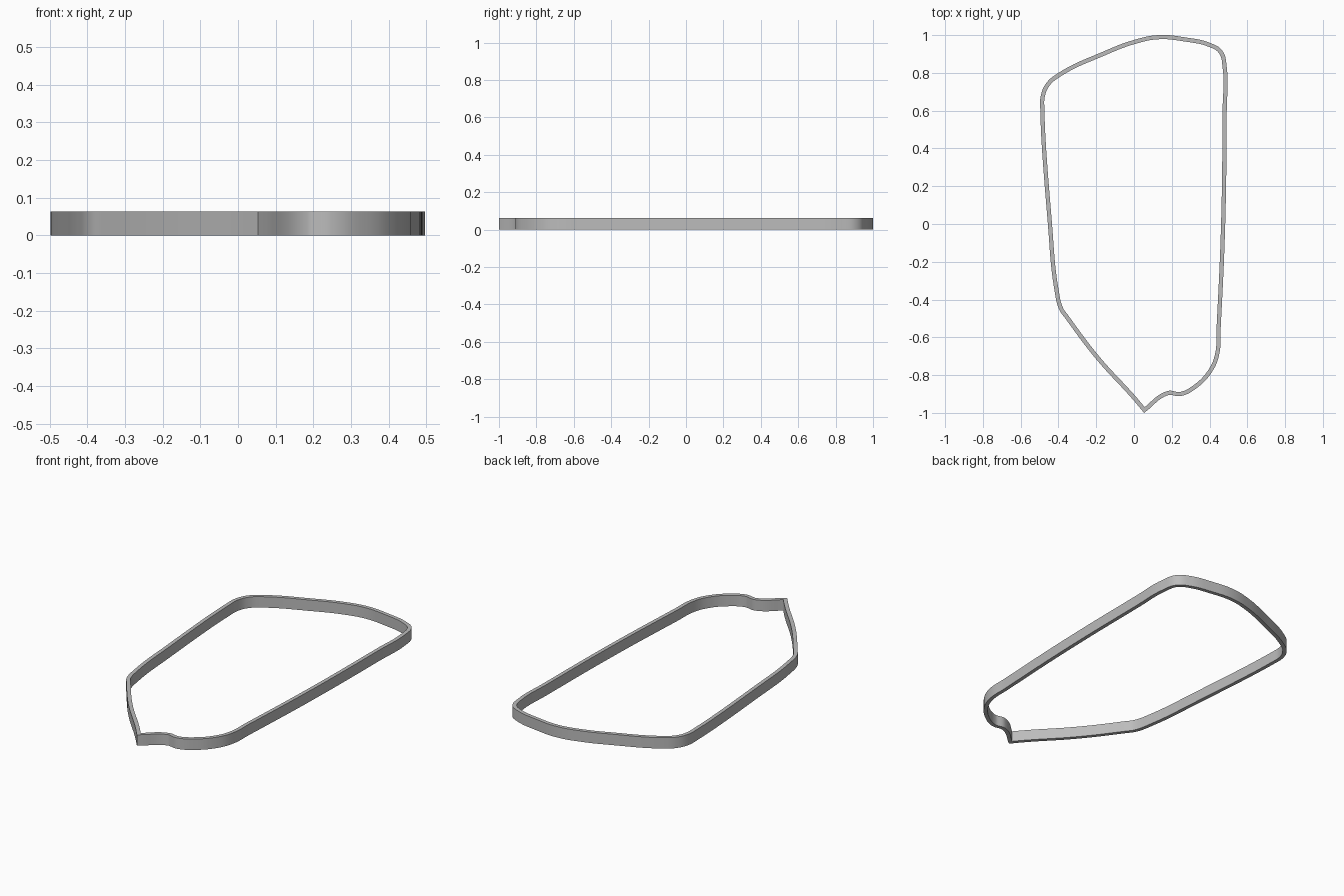
import bpy

cube = bpy.data.objects.get("Cube")
if cube:
    bpy.data.objects.remove(cube, do_unlink=True)

HEIGHT, WALL = 0.063, 0.022

# Centre line of the band, anticlockwise from the front tip
path = [(0.055, -0.985), (0.18, -0.895), (0.245, -0.9), (0.325, -0.86), (0.405, -0.775),
        (0.44, -0.69), (0.448, -0.55), (0.472, 0), (0.48, 0.6), (0.48, 0.83),
        (0.458, 0.912), (0.4, 0.948), (0.27, 0.977), (0.13, 0.989), (0, 0.963),
        (-0.16, 0.902), (-0.4, 0.787), (-0.455, 0.74), (-0.482, 0.68), (-0.485, 0.6),
        (-0.445, 0), (-0.41, -0.35), (-0.385, -0.45), (-0.355, -0.493),
        (-0.195, -0.705), (0.005, -0.925)]
curve = bpy.data.curves.new("rim_path", 'CURVE')
curve.dimensions = '2D'
curve.fill_mode = 'NONE'
curve.extrude = HEIGHT / 2
curve.resolution_u = 8
spline = curve.splines.new('BEZIER')
spline.bezier_points.add(len(path) - 1)
spline.use_cyclic_u = True
for point, (x, y) in zip(spline.bezier_points, path):
    point.co = (x, y, 0)
    point.handle_left_type = point.handle_right_type = 'AUTO'
# Sharp front tip
tip = spline.bezier_points[0]
tip.handle_left_type = tip.handle_right_type = 'VECTOR'

# Turn the path into an upright wall
helper = bpy.data.objects.new("rim_path", curve)
bpy.context.collection.objects.link(helper)
bpy.context.view_layer.update()
evaluated = helper.evaluated_get(bpy.context.evaluated_depsgraph_get())
mesh = bpy.data.meshes.new_from_object(evaluated)
bpy.data.objects.remove(helper, do_unlink=True)

rim = bpy.data.objects.new("outline_rim", mesh)
bpy.context.collection.objects.link(rim)
rim.location.z = HEIGHT / 2
bpy.context.view_layer.objects.active = rim
rim.select_set(True)

# Close the seam, then give the wall its thickness
weld = rim.modifiers.new("weld", 'WELD')
weld.merge_threshold = 0.0005
solid = rim.modifiers.new("thickness", 'SOLIDIFY')
solid.thickness = WALL
solid.offset = 0
solid.use_even_offset = True
for name in ("weld", "thickness"):
    bpy.ops.object.modifier_apply(modifier=name)
bpy.ops.object.shade_smooth_by_angle(angle=0.52)

# Plain grey
grey = bpy.data.materials.new("grey")
grey.use_nodes = True
colour = (0.5, 0.5, 0.5, 1)
grey.diffuse_color = colour
grey.node_tree.nodes["Principled BSDF"].inputs["Base Color"].default_value = colour
rim.data.materials.clear()
rim.data.materials.append(grey)
